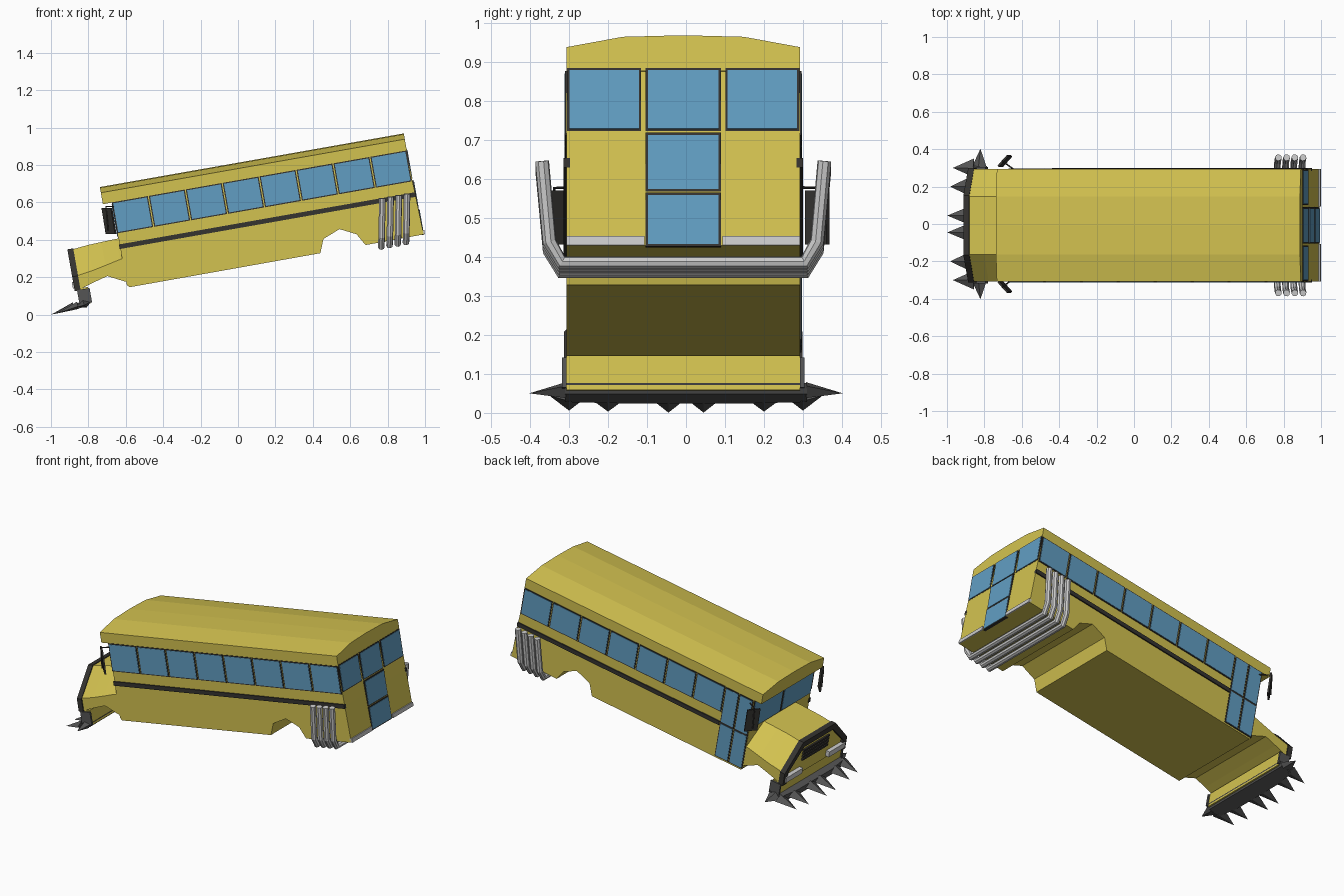
import bpy, math
from mathutils import Matrix, Vector

if "Cube" in bpy.data.objects:
    bpy.data.objects.remove(bpy.data.objects["Cube"])

# The bus is modelled level (u along, y across, v up) and tipped nose-down by 10 degrees
TIP = Matrix.Rotation(math.radians(-10), 4, 'Y')
BODY = Matrix.Translation((0, -0.007, 0)) @ TIP
W = 0.30


def material(name, rgb):
    m = bpy.data.materials.new(name)
    m.diffuse_color = (*rgb, 1)
    m.use_nodes = True
    m.node_tree.nodes["Principled BSDF"].inputs["Base Color"].default_value = m.diffuse_color
    return m


YELLOW = material("yellow_paint", (0.65, 0.54, 0.08))
BLUE = material("blue_glass", (0.12, 0.34, 0.54))
DARK = material("dark_trim", (0.035, 0.033, 0.03))
STEEL = material("dark_steel", (0.09, 0.09, 0.09))


def mesh(name, verts, faces, mat=None, M=BODY):
    me = bpy.data.meshes.new(name)
    me.from_pydata(verts, [], faces)
    ob = bpy.data.objects.new(name, me)
    bpy.context.collection.objects.link(ob)
    ob.matrix_world = M
    if mat:
        me.materials.append(mat)
    bpy.ops.object.select_all(action='DESELECT')
    ob.select_set(True)
    bpy.context.view_layer.objects.active = ob
    bpy.ops.object.mode_set(mode='EDIT')
    bpy.ops.mesh.select_all(action='SELECT')
    bpy.ops.mesh.normals_make_consistent(inside=False)
    bpy.ops.object.mode_set(mode='OBJECT')
    return ob


def loft(name, sections, mat=None, M=BODY):
    """Skin closed sections with equal point counts, capped at both ends."""
    n = len(sections[0])
    verts = [p for s in sections for p in s]
    faces = [list(range(n)), list(range(len(verts) - n, len(verts)))]
    for k in range(len(sections) - 1):
        for i in range(n):
            j = (i + 1) % n
            faces.append([k*n + i, k*n + j, k*n + n + j, k*n + n + i])
    return mesh(name, verts, faces, mat, M)


def boxes(name, items, mat=None, M=BODY):
    """One object from boxes given as (u0, u1, y0, y1, v0, v1)."""
    verts, faces = [], []
    for u0, u1, y0, y1, v0, v1 in items:
        b = len(verts)
        verts += [(u, y, v) for u in (u0, u1) for y in (y0, y1) for v in (v0, v1)]
        faces += [[b + i for i in f] for f in
                  ((0, 1, 3, 2), (4, 6, 7, 5), (0, 4, 5, 1), (2, 3, 7, 6), (0, 2, 6, 4), (1, 5, 7, 3))]
    return mesh(name, verts, faces, mat, M)


# Body shell with both rear wheel-arch cuts across the full width
profile = [(-.558, .72), (-.558, .262), (-.547, .245), (.491, .247), (.520, .319), (.614, .356),
           (.699, .313), (.736, .248), (1.052, .250), (1.045, .47), (1.036, .72)]
loft("body", [[(u, y, v) for u, v in profile] for y in (-W, W)], YELLOW)

# Crowned roof overhanging the windscreen
crown = [(-W, .707), (-W, .769), (-.155, .796), (0, .800), (.155, .796), (W, .769), (W, .707)]
loft("roof", [[(u, y, v) for y, v in crown] for u in (-.609, 1.041)], YELLOW)


# Hood with fenders
def hood_outline(vb, vm, vt, grow=0.0):
    half = [(W + grow, vb), (W + grow, vm), (.155 + grow * .6, vt + grow)]
    return half + [(-y, v) for y, v in reversed(half)]


stations = [(-.55, .275, .402, .512), (-.57, .282, .400, .512), (-.652, .324, .382, .509),
            (-.725, .305, .367, .506), (-.822, .277, .353, .496)]
loft("hood", [[(u, y, v) for y, v in hood_outline(*s)] for u, *s in stations], YELLOW)

# Dark border round the nose
outer = hood_outline(.275, .353, .496, .006)
inner = [(.27, .275), (.27, .345), (.142, .466)]
inner += [(-y, v) for y, v in reversed(inner)]
loop = outer + inner[::-1]
loft("nose_border", [[(u, y, v) for y, v in loop] for u in (-.838, -.806)], DARK)

# Grille, headlight blocks and lower nose
boxes("grille_slats", [(-.832, -.82, -.125, .125, v, v + .012) for v in (.365, .385, .405, .425)], DARK)
boxes("headlight_bars", [(-.845, -.82, -.29, -.13, .29, .325), (-.845, -.82, .13, .29, .29, .325)])
boxes("lower_nose", [(-.818, -.765, -W, W, .195, .285)], YELLOW)
boxes("lower_nose_sides", [(-.825, -.757, s * .305 - .006, s * .305 + .006, .2, .278) for s in (-1, 1)], STEEL)

# Spiked ram bumper
plan = Matrix.Translation((0, 0, 0)) @ TIP
sections = []
for y, du in ((-.31, 0), (-.17, -.018), (.17, -.018), (.31, 0)):
    sections.append([(-.762, y, .212), (-.779, y, .186), (-.85 + du, y, .178), (-.845 + du, y, .21)])
loft("ram_bumper", sections, STEEL, plan)


def spike(name, base, tip):
    n = len(base)
    mesh(name, base + [tip], [list(range(n))] + [[i, (i + 1) % n, n] for i in range(n)], STEEL, plan)


for s in (-1, 1):
    for y, tip in ((.045, -.983), (.20, -.968), (.30, -.953)):
        b = -.858 if y < .25 else -.835
        ring = [(b, s*y - .05, .192), (b, s*y, .218), (b, s*y + .05, .192), (b, s*y, .178)]
        spike("front_spike", ring, (tip, s * y, .174))
    ring = [(-.845, s*.308, .19), (-.805, s*.308, .222), (-.765, s*.308, .205), (-.79, s*.308, .178)]
    spike("side_spike", ring, (-.80, s * .402, .192))

# Side windows: eight on one side, seven plus the entry door on the other
frames, panes = [], []


def side_pane(s, u0, u1, v0, v1, inset=.006):
    for out, depth, i in ((frames, .003, 0), (panes, .005, inset)):
        a, b = sorted((s * (W - .01), s * (W + depth)))
        out.append((u0 + i, u1 - i, a, b, v0 + i, v1 - i))


def end_pane(u, d, y0, y1, v0, v1, inset=.006):
    for out, depth, i in ((frames, .003, 0), (panes, .005, inset)):
        a, b = sorted((u - d * .012, u + d * depth))
        out.append((a, b, y0 + i, y1 - i, v0 + i, v1 - i))


for k in range(8):
    u = -.560 + k * .2005
    side_pane(-1, u, u + .195, .54, .708)
    if k:
        side_pane(1, u, u + .195, .54, .708)
for u in (-.556, -.458):
    side_pane(1, u, u + .094, .255, .475)
    side_pane(1, u, u + .094, .475, .706)

# Windscreen, rear windows and rear door glass
for y in (-.295, .003):
    end_pane(-.558, -1, y, y + .292, .515, .704)
for y0, y1 in ((-.298, -.108), (-.097, .097), (.108, .298)):
    end_pane(1.040, 1, y0, y1, .55, .715)
end_pane(1.046, 1, -.097, .097, .392, .545)
end_pane(1.049, 1, -.097, .097, .248, .388)
boxes("window_frames", frames, DARK)
boxes("window_glass", panes, BLUE)

# Dark rub rails and rear bumper halves
boxes("rub_rails", [(-.562, 1.046, -.307, -W + .01, .455, .480),
                    (-.360, 1.046, W - .01, .307, .455, .480)], DARK)
boxes("rear_bumper", [(1.04, 1.059, -W, -.10, .25, .274), (1.04, 1.059, .10, W, .25, .274)])

# Wing mirrors on thin arms
for s in (-1, 1):
    corners = [(-.722, .312), (-.672, .368), (-.664, .361), (-.714, .305)]
    loft("mirror", [[(x + dx, s * y, z) for x, y in corners] for z, dx in ((.432, .014), (.57, -.008))],
         DARK, Matrix.Identity(4))


def pipe(name, pts, radius, mat=None):
    cu = bpy.data.curves.new(name, 'CURVE')
    cu.dimensions = '3D'
    cu.bevel_depth, cu.bevel_resolution, cu.use_fill_caps = radius, 2, True
    sp = cu.splines.new('POLY')
    sp.points.add(len(pts) - 1)
    for p, co in zip(sp.points, pts):
        p.co = (*co, 1)
    sp.use_smooth = False
    ob = bpy.data.objects.new(name, cu)
    bpy.context.collection.objects.link(ob)
    if mat:
        cu.materials.append(mat)


for s in (-1, 1):
    pipe("mirror_arm", [(-.695, s*.338, .45), (-.706, s*.338, .577), (-.64, s*.29, .578)], .004, DARK)

# Four exhaust pipes slung under the tail and turned up on both sides
for k in range(4):
    x = .768 + k * .044
    dz = k * .008
    half = [(.004, .362, .622), (0, .343, .415), (-.002, .312, .362)]
    path = [(x + d, -y - .007, z + dz) for d, y, z in half]
    path += [(x + d, y - .007, z + dz) for d, y, z in reversed(half)]
    pipe("exhaust_pipe", path, .018)
